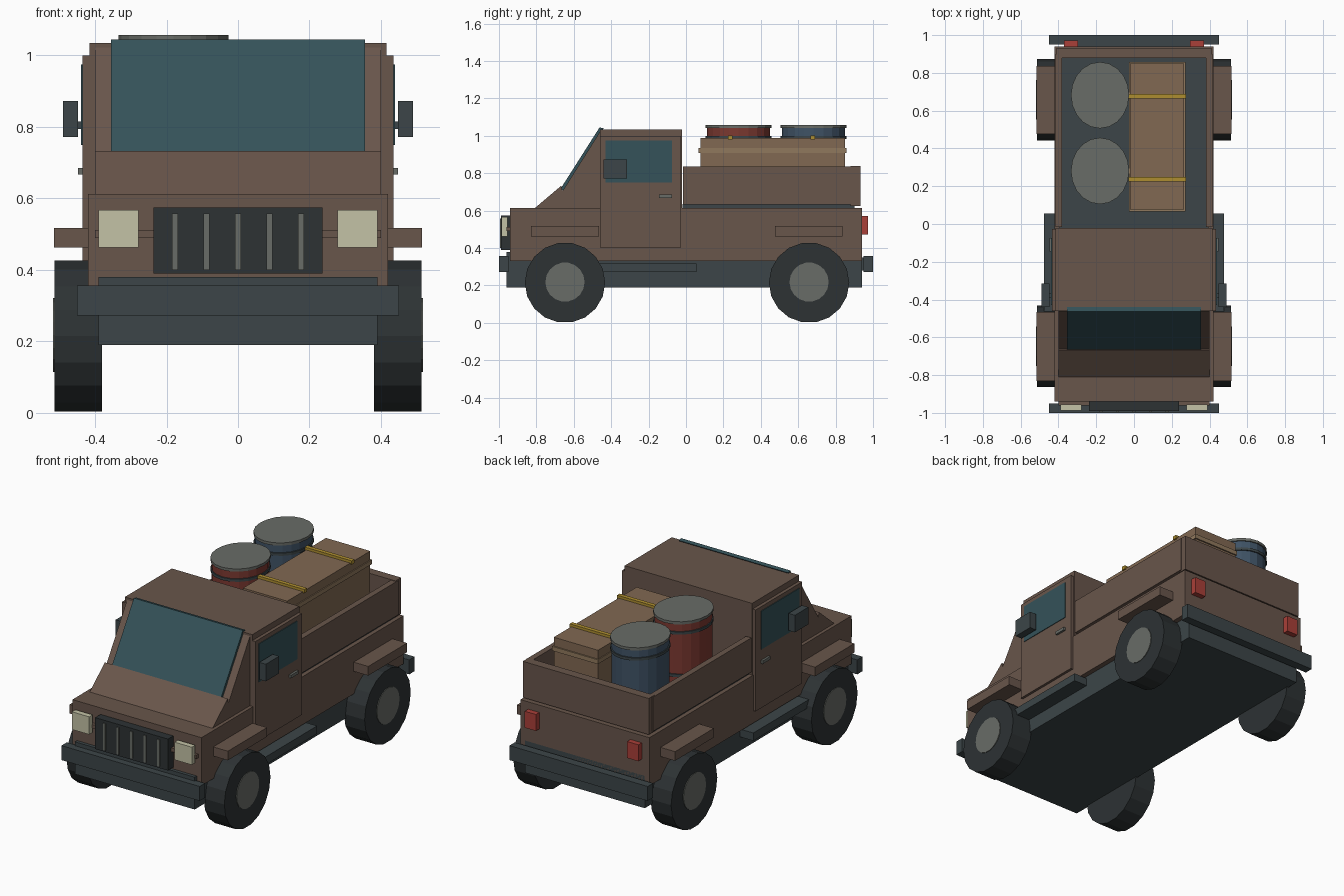
import bpy, bmesh, math
from mathutils import Matrix

if "Cube" in bpy.data.objects:
    bpy.data.objects.remove(bpy.data.objects["Cube"])


def mat(name, r, g, b):
    m = bpy.data.materials.new(name)
    m.diffuse_color = (r, g, b, 1)
    m.use_nodes = True
    m.node_tree.nodes["Principled BSDF"].inputs["Base Color"].default_value = m.diffuse_color
    return m


BODY = mat("brown_paint", .14, .092, .07)
DARK = mat("dark_metal", .045, .06, .065)
TIRE = mat("rubber", .026, .032, .034)
GLASS = mat("glass", .035, .085, .1)
STEEL = mat("steel", .14, .15, .135)
LAMP = mat("lamp", .55, .54, .38)
TAIL = mat("tail_red", .4, .05, .04)
RED = mat("drum_red", .2, .04, .03)
BLUE = mat("drum_blue", .05, .085, .13)
WOOD = mat("wood", .22, .14, .085)
BATTEN = mat("light_wood", .28, .19, .11)
STRAP = mat("strap", .42, .27, .03)


def finish(name, bm, material):
    me = bpy.data.meshes.new(name)
    bmesh.ops.recalc_face_normals(bm, faces=bm.faces)
    bm.to_mesh(me)
    bm.free()
    me.materials.append(material)
    ob = bpy.data.objects.new(name, me)
    bpy.context.collection.objects.link(ob)
    return ob


def box(name, x, y, z, material, mirror=False):
    """Box from (min, max) ranges; optionally mirrored across x = 0."""
    bm = bmesh.new()
    c = [(a + b) / 2 for a, b in (x, y, z)]
    s = [b - a for a, b in (x, y, z)]
    bmesh.ops.create_cube(bm, size=1, matrix=Matrix.Translation(c) @ Matrix.Diagonal((*s, 1)))
    ob = finish(name, bm, material)
    if mirror:
        add_mirror(ob)
    return ob


def add_mirror(ob):
    m = ob.modifiers.new("Mirror", 'MIRROR')
    m.use_mirror_merge = False


def prism(name, half_width, profile, material):
    """Side profile of (y, z) points extruded across x."""
    bm = bmesh.new()
    f = bm.faces.new([bm.verts.new((-half_width, y, z)) for y, z in profile])
    r = bmesh.ops.extrude_face_region(bm, geom=[f])
    vs = [v for v in r["geom"] if isinstance(v, bmesh.types.BMVert)]
    bmesh.ops.translate(bm, verts=vs, vec=(2 * half_width, 0, 0))
    return finish(name, bm, material)


def cylinder(name, centre, rx, ry, depth, material, sides=18, axis='Z'):
    bm = bmesh.new()
    m = Matrix.Translation(centre)
    if axis == 'X':
        m = m @ Matrix.Rotation(math.pi / 2, 4, 'Y')
    bmesh.ops.create_cone(bm, cap_ends=True, segments=sides, radius1=1, radius2=1,
                          depth=depth, matrix=m @ Matrix.Diagonal((rx, ry, 1, 1)))
    return finish(name, bm, material)


# Chassis, lower body and bumpers
box("chassis", (-.39, .39), (-.96, .94), (.19, .38), DARK)
box("lower_body", (-.42, .42), (-.94, .94), (.33, .613), BODY)
box("front_bumper", (-.45, .45), (-1, -.95), (.272, .357), DARK)
box("rear_bumper", (-.45, .45), (.95, 1), (.272, .357), DARK)
box("rear_bumper_mount", (-.3, .3), (.93, .96), (.28, .35), DARK)
box("side_step", (.37, .477), (-.55, .055), (.272, .318), DARK, True)

# Wheels and fenders
for end, wy, fy in (("front", -.647, (-.83, -.465)), ("rear", .658, (.476, .837))):
    add_mirror(cylinder(end + "_tire", (.447, wy, .215), .215, .215, .134, TIRE, axis='X'))
    add_mirror(cylinder(end + "_hub", (.455, wy, .218), .105, .105, .126, STEEL, axis='X'))
    box(end + "_fender", (.40, .515), fy, (.463, .517), BODY, True)

# Hood, windscreen and cab
prism("hood_and_pillars", .40, [(-.81, .612), (-.667, .733), (-.66, .705), (-.455, 1.03), (-.455, .612)], BODY)
prism("windscreen", .355, [(-.672, .715), (-.462, 1.045), (-.44, 1.04), (-.65, .705)], GLASS)
box("cab", (-.415, .415), (-.46, -.022), (.60, 1.035), BODY)
box("door", (.40, .435), (-.46, -.027), (.403, 1.0), BODY, True)
box("door_window", (.42, .439), (-.43, -.075), (.75, .975), GLASS, True)
box("door_handle", (.43, .448), (-.145, -.075), (.667, .685), STEEL, True)
box("mirror_arm", (.43, .455), (-.39, -.365), (.795, .815), DARK, True)
box("side_mirror", (.447, .489), (-.44, -.315), (.772, .873), DARK, True)

# Front face
box("grille", (-.237, .237), (-.99, -.935), (.39, .575), TIRE)
for i in range(5):
    x = (i - 2) * .088
    box("grille_bar", (x - .008, x + .008), (-.995, -.98), (.40, .558), STEEL)
box("lamp_rail", (-.40, .40), (-.96, -.935), (.49, .512), BODY)
box("headlight", (.278, .39), (-.987, -.955), (.463, .567), LAMP, True)
box("tail_light", (.297, .37), (.935, .972), (.473, .57), TAIL, True)

# Cargo bed
box("bed_floor", (-.395, .395), (-.02, .90), (.605, .635), DARK)
box("bed_side", (.38, .415), (-.015, .90), (.633, .835), BODY, True)
box("tailgate", (-.41, .41), (.88, .932), (.625, .838), BODY)

# Drums
for colour, y, material in (("red", .281, RED), ("blue", .682, BLUE)):
    cylinder(colour + "_drum", (-.18, y, .84), .148, .169, .41, material, 20)
    cylinder(colour + "_drum_lid", (-.18, y, 1.05), .154, .176, .016, STEEL, 20)
    for z in (.74, .99):
        cylinder(colour + "_drum_ring", (-.18, y, z), .154, .176, .016, DARK, 20)

# Strapped crate
box("crate", (-.022, .266), (.078, .85), (.63, .987), WOOD)
for z in (.72, .922):
    box("crate_batten", (-.027, .272), (.067, .858), (z - .013, z + .013), BATTEN)
for y in (.236, .677):
    box("crate_strap", (-.03, .275), (y - .012, y + .012), (.98, 1.002), STRAP)
